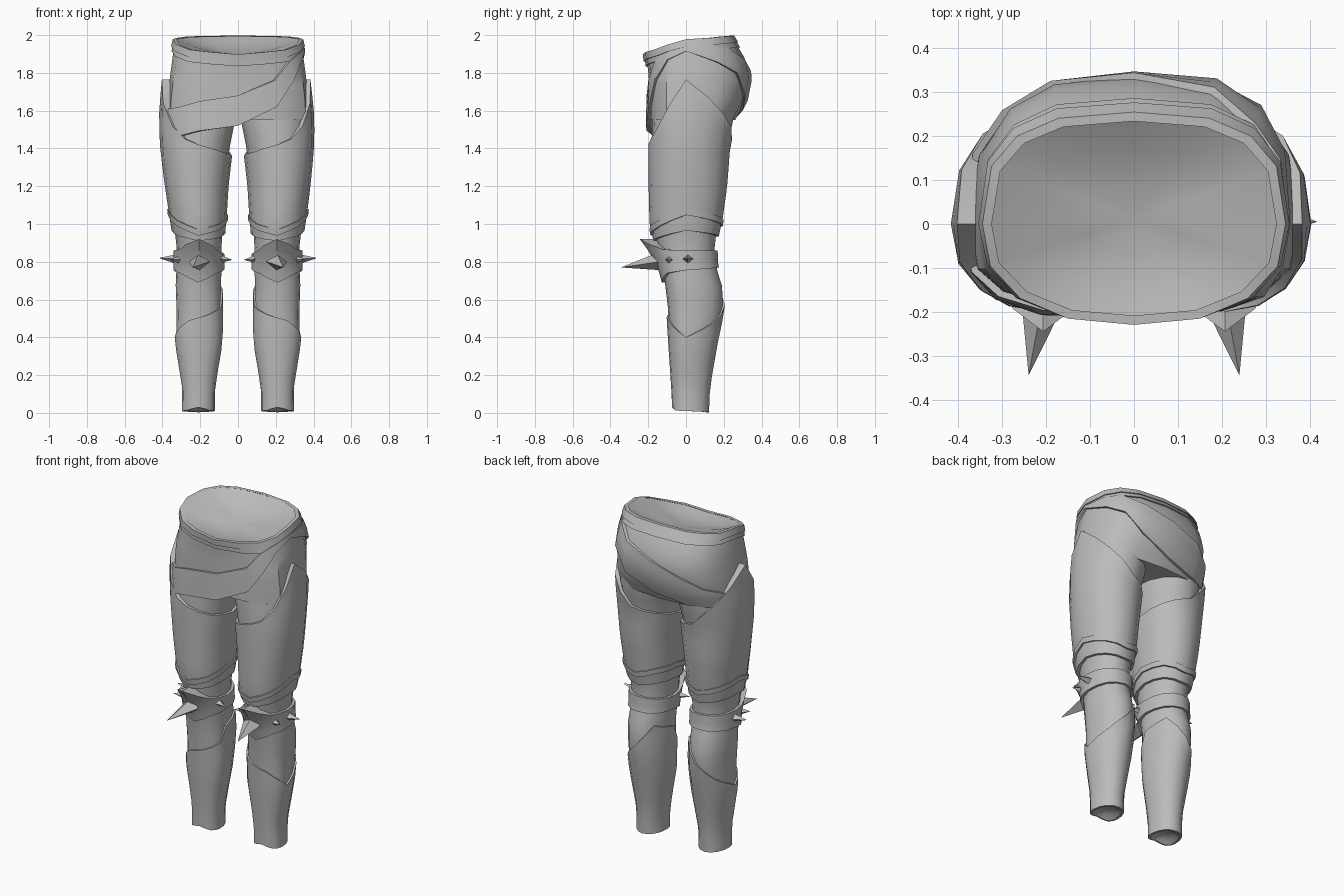
import bpy, bmesh, math
from mathutils import Vector

if "Cube" in bpy.data.objects:
    bpy.data.objects.remove(bpy.data.objects["Cube"])

steel = bpy.data.materials.new("grey_steel")
steel.diffuse_color = (0.5, 0.5, 0.5, 1)
steel.use_nodes = True
steel.node_tree.nodes["Principled BSDF"].inputs["Base Color"].default_value = steel.diffuse_color
N = 16

# Cross-sections: z, x_min, x_max, y_front, y_back
LEG = [(0.0, .132, .288, -.062, .112), (.13, .132, .285, -.068, .116),
       (.38, .09, .325, -.085, .16), (.55, .088, .325, -.095, .197),
       (.68, .09, .33, -.11, .19), (.78, .087, .325, -.13, .155),
       (.9, .087, .325, -.155, .15), (1.0, .08, .342, -.175, .172),
       (1.2, .068, .362, -.18, .2), (1.4, .045, .376, -.182, .215),
       (1.55, .015, .374, -.178, .25), (1.62, .012, .368, -.172, .26),
       (1.78, .05, .345, -.15, .25)]
HIP = [(1.44, -.374, .374, -.192, .23), (1.55, -.378, .378, -.194, .26),
       (1.65, -.374, .374, -.194, .312), (1.78, -.36, .36, -.197, .338),
       (1.87, -.348, .348, -.208, .316), (1.93, -.34, .34, -.218, .28),
       (1.995, -.324, .324, -.22, .238)]


def section(table, z):
    """Interpolated extents at height z."""
    if z <= table[0][0]:
        return table[0][1:]
    for a, b in zip(table, table[1:]):
        if z <= b[0]:
            t = (z - a[0]) / (b[0] - a[0])
            return [p + (q - p) * t for p, q in zip(a[1:], b[1:])]
    return table[-1][1:]


def edge(knots):
    """Rim height by angle: 0 outer side, 90 back, 180 inner side, 270 front."""
    pts = sorted(knots.items())
    pts.append((pts[0][0] + 360, pts[0][1]))

    def height(a):
        a = a % 360
        if a < pts[0][0]:
            a += 360
        for (a0, h0), (a1, h1) in zip(pts, pts[1:]):
            if a0 <= a <= a1:
                return h0 + (h1 - h0) * (a - a0) / (a1 - a0)
    return height


def point(table, a, z, off):
    x0, x1, yf, yb = section(table, z)
    c, s = math.cos(math.radians(a)), math.sin(math.radians(a))
    n = 2.12
    if table is HIP:  # boxier at the buttocks and thighs, rounder at the waist
        n = 2.8 if s > 0 else 3 - .85 * min(1, max(0, (z - 1.74) / .18))
    px = math.copysign(abs(c) ** (2 / n), c)
    py = math.copysign(abs(s) ** (2 / n), s)
    y = py * (yb + off) if s > 0 else -py * (yf - off)
    return Vector(((x0 + x1) / 2 + px * ((x1 - x0) / 2 + off), y, z))


def finish(name, bm, side=1, angle=35):
    if side < 0:
        for v in bm.verts:
            v.co.x = -v.co.x
    bmesh.ops.recalc_face_normals(bm, faces=bm.faces)
    me = bpy.data.meshes.new(name)
    bm.to_mesh(me)
    bm.free()
    me.materials.append(steel)
    ob = bpy.data.objects.new(name, me)
    bpy.context.collection.objects.link(ob)
    bpy.ops.object.select_all(action='DESELECT')
    ob.select_set(True)
    bpy.context.view_layer.objects.active = ob
    if angle:
        bpy.ops.object.shade_smooth_by_angle(angle=math.radians(angle))
    return ob


def shell(name, table, low, high, off=lambda a, t: 0, rows=6, lip=True,
          caps=(), side=1):
    """Tube following a section table between two shaped rims."""
    bm = bmesh.new()
    rings = []
    steps = [(i / rows, 1) for i in range(rows + 1)]
    if lip:  # rims turn inward to the surface below
        steps = [(0, 0)] + steps + [(1, 0)]
    for t, out in steps:
        ring = []
        for i in range(N):
            a = 360 * i / N
            z = low(a) + (high(a) - low(a)) * t
            ring.append(bm.verts.new(point(table, a, z, off(a, t) if out else -.004)))
        rings.append(ring)

    def bridge(r0, r1):
        for i in range(N):
            j = (i + 1) % N
            bm.faces.new((r0[i], r0[j], r1[j], r1[i]))
    for r0, r1 in zip(rings, rings[1:]):
        bridge(r0, r1)
    for ring, dz in caps:  # dished end: two shrinking rings and a centre
        prev = rings[ring]
        mid = sum((v.co for v in prev), Vector()) / N
        for k, d in ((.7, .55), (.35, .9)):
            nxt = [bm.verts.new(mid + (v.co - mid) * k + Vector((0, 0, dz * d)))
                   for v in rings[ring]]
            bridge(prev, nxt)
            prev = nxt
        c = bm.verts.new(mid + Vector((0, 0, dz)))
        for i in range(N):
            bm.faces.new((prev[i], prev[(i + 1) % N], c))
    return finish(name, bm, side)


def spike(name, base, tip, r, side):
    """Four-sided pyramid from base to tip."""
    bm = bmesh.new()
    base, tip = Vector(base), Vector(tip)
    d = (tip - base).normalized()
    u = d.cross(Vector((0, 0, 1))).normalized()
    w = u.cross(d)
    ring = [bm.verts.new(base + v * r) for v in (u, w * .8, -u, -w * .8)]
    top = bm.verts.new(tip)
    bm.faces.new(ring)
    for i in range(4):
        bm.faces.new((ring[i], ring[(i + 1) % 4], top))
    finish(name, bm, side, 0)


def flat(z):
    return lambda a: z


def thick(d):
    return lambda a, t: d


# Hips with a dished top opening
rim = edge({0: 1.975, 45: 1.99, 90: 1.995, 135: 1.99, 180: 1.975,
            225: 1.92, 270: 1.895, 315: 1.92})
shell("hips", HIP, flat(1.55), rim, rows=8, lip=False, caps=((0, .005), (-1, -.06)))

# Belt in two stepped layers
shell("belt_lower", HIP, lambda a: rim(a) - .06, lambda a: rim(a) - .03,
      thick(.01), rows=1)
shell("belt_upper", HIP, lambda a: rim(a) - .034, lambda a: rim(a) + .003,
      thick(.017), rows=1)

# Diagonal sash, high on one hip and low on the other
sash_low = edge({0: 1.915, 45: 1.8, 67.5: 1.68, 90: 1.6, 112.5: 1.56, 157.5: 1.55,
                 180: 1.52, 202.5: 1.48, 225: 1.465, 270: 1.52, 292.5: 1.62,
                 315: 1.76, 337.5: 1.87})
sash_high = edge({0: 1.935, 45: 1.93, 90: 1.81, 135: 1.68, 180: 1.6, 225: 1.62,
                  270: 1.68, 292.5: 1.76, 315: 1.86, 337.5: 1.91})


def sash_off(a, t):
    return .014 + .014 * (1 - t) * max(0, 1 - abs(a - 240) / 50)


shell("sash", HIP, sash_low, sash_high, sash_off, rows=4)

# Rim shapes of the leg armour
sole = edge({0: .01, 90: .003, 180: .01, 225: .012, 270: .03, 315: .012})
thigh_low = edge({0: 1.06, 45: 1.03, 90: 1.0, 135: 1.03, 180: 1.03,
                  225: .98, 270: .95, 315: 1.0})
thigh_high = edge({0: 1.765, 45: 1.58, 90: 1.44, 135: 1.4, 180: 1.36,
                   225: 1.38, 270: 1.42, 292.5: 1.45, 315: 1.52})
cuff_low = edge({0: .755, 45: .765, 90: .77, 180: .76, 225: .74, 270: .69, 315: .74})
cuff_high = edge({0: .86, 90: .86, 180: .84, 225: .855, 270: .92, 315: .865})
shin_high = edge({0: .4, 45: .47, 90: .57, 135: .69, 180: .65, 202.5: .56,
                  247.5: .52, 292.5: .49, 337.5: .43})


def cuff_off(a, t):
    front = max(0, 1 - abs(a - 270) / 50)
    return .016 + .07 * front * t * t


for side, tag in ((1, "left"), (-1, "right")):
    # The right thigh plate stands further out, over the sash
    flare = .018 if side > 0 else .038

    def thigh_off(a, t):
        outer = max(0, math.cos(math.radians(a)))
        return .018 + flare * t * outer ** 3

    # Leg body with a dished sole
    shell(f"leg_{tag}", LEG, lambda a: sole(a) + .002, flat(1.74), rows=26,
          lip=False, caps=((0, .03),), side=side)
    # Thigh plate and the two bands below it
    shell(f"thigh_plate_{tag}", LEG, thigh_low, thigh_high, thigh_off,
          rows=8, side=side)
    shell(f"thigh_trim_{tag}", LEG, lambda a: thigh_low(a) - .012,
          lambda a: thigh_low(a) + .02, thick(.025), rows=1, side=side)
    shell(f"knee_band_{tag}", LEG, lambda a: thigh_low(a) * .5 + .435,
          lambda a: thigh_low(a), thick(.016), rows=2, side=side)
    # Spiked knee cuff
    shell(f"knee_cuff_{tag}", LEG, cuff_low, cuff_high, cuff_off, rows=4, side=side)
    spike(f"knee_spike_{tag}", (.205, -.155, .8), (.24, -.345, .77), .055, side)
    spike(f"outer_spike_{tag}", (.338, .01, .815), (.418, .005, .82), .028, side)
    spike(f"outer_front_spike_{tag}", (.305, -.085, .81), (.36, -.108, .815), .027, side)
    spike(f"inner_spike_{tag}", (.095, -.06, .815), (.03, -.08, .81), .028, side)
    # Shin guard
    shell(f"shin_guard_{tag}", LEG, sole, shin_high, thick(.01), rows=6, side=side)
